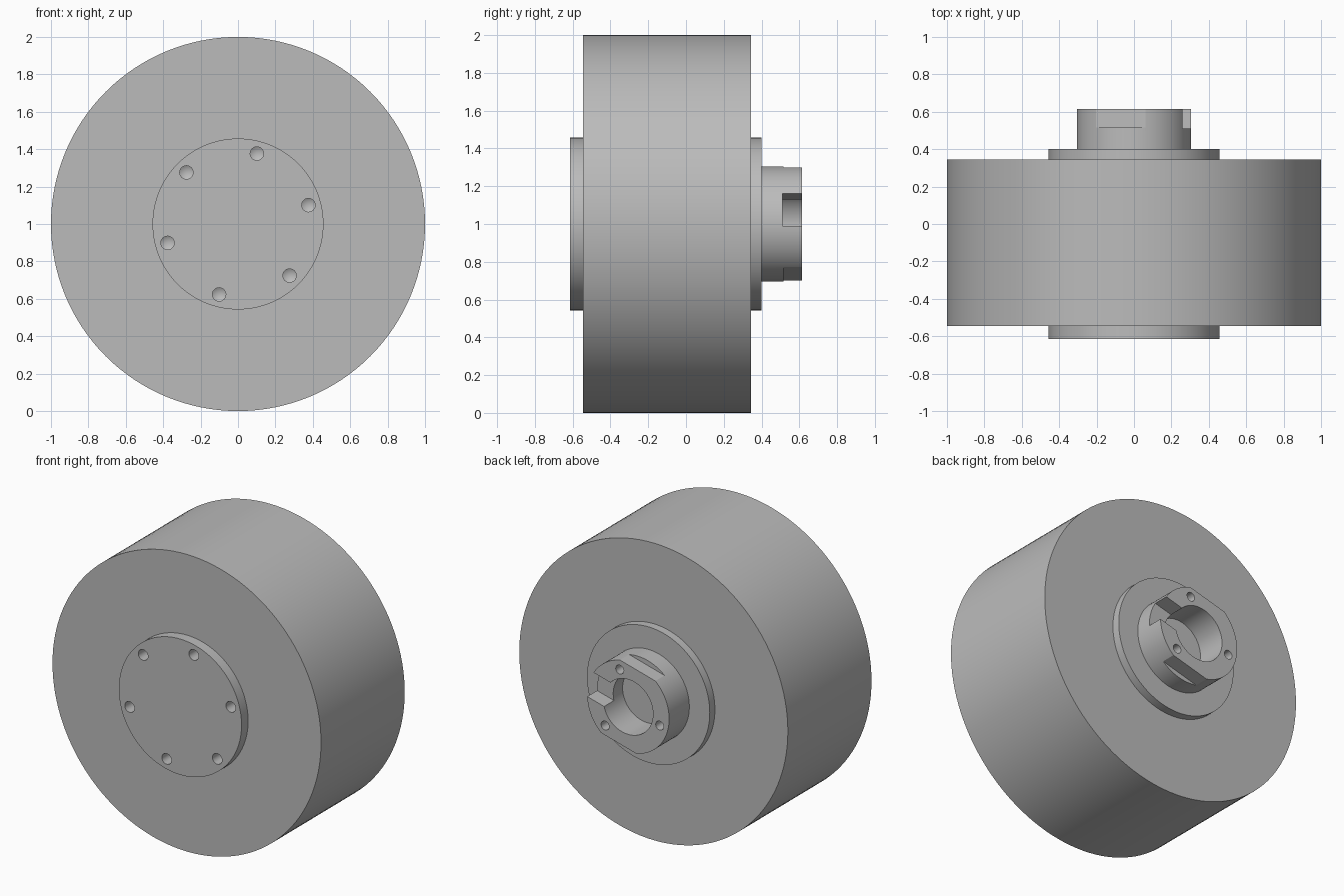
import bpy, bmesh
from math import radians, sin, cos, tau
from mathutils import Matrix, Vector

old = bpy.data.objects.get("Cube")
if old:
    bpy.data.objects.remove(old, do_unlink=True)

grey = bpy.data.materials.new("plain grey")
grey.use_nodes = True
grey.diffuse_color = (0.5, 0.5, 0.5, 1)
grey.node_tree.nodes["Principled BSDF"].inputs["Base Color"].default_value = (0.5, 0.5, 0.5, 1)

AXIS = Vector((0, 0, 1))      # the wheel axis runs along y at this height
TILT = 15                     # common rotation of holes, slot and flats


def polar(radius, angle, y):
    a = radians(angle)
    return AXIS + Vector((radius * cos(a), y, radius * sin(a)))


def finish(name, bm):
    bmesh.ops.recalc_face_normals(bm, faces=bm.faces)
    mesh = bpy.data.meshes.new(name)
    bm.to_mesh(mesh)
    bm.free()
    mesh.materials.append(grey)
    obj = bpy.data.objects.new(name, mesh)
    bpy.context.collection.objects.link(obj)
    return obj


def lathe(name, profile, segments, centre):
    """Revolve (radius, y) points about a y axis; the ends lie on the axis."""
    bm = bmesh.new()
    rings = []
    for r, y in profile:
        count = segments if r > 0 else 1
        rings.append([bm.verts.new(centre + Vector((r * cos(tau * i / count), y, r * sin(tau * i / count))))
                      for i in range(count)])
    for a, b in zip(rings, rings[1:]):
        for i in range(segments):
            j = i + 1
            quad = [a[i % len(a)], a[j % len(a)], b[j % len(b)], b[i % len(b)]]
            bm.faces.new(list(dict.fromkeys(quad)))
    return finish(name, bm)


def box(name, size, centre, angle):
    """Box whose first side points along the given angle around the axis."""
    bm = bmesh.new()
    bmesh.ops.create_cube(bm, size=1, matrix=Matrix.Translation(centre)
                          @ Matrix.Rotation(-radians(angle), 4, 'Y') @ Matrix.Diagonal((*size, 1)))
    return finish(name, bm)


def drill(name, radius, depth, centre, inward):
    """Round hole with a conical bottom."""
    profile = [(0, -0.05), (radius, -0.05), (radius, depth), (0, depth + radius * 0.6)]
    return lathe(name, [(r, y * inward) for r, y in profile], 24, centre)


# Wheel with front and rear flanges, hub and blind hub bore
body = lathe("wheel_body", [
    (0, -0.615), (0.457, -0.615), (0.457, -0.545), (1, -0.545), (1, 0.345), (0.457, 0.345),
    (0.457, 0.4), (0.305, 0.4), (0.305, 0.615), (0.185, 0.615), (0.185, 0.41), (0, 0.41)], 128, AXIS)

cutters = []
# Six front bolt holes
for k in range(6):
    cutters.append(drill("bolt_hole", 0.036, 0.1, polar(0.39, TILT + 60 * k, -0.615), 1))
# Three hub holes
for k in range(3):
    cutters.append(drill("hub_hole", 0.03, 0.1, polar(0.243, TILT + 60 + 120 * k, 0.615), -1))
# Key slot through the hub wall
cutters.append(box("key_slot", (0.3, 0.2, 0.18), polar(0.25, TILT, 0.61), TILT))
# Two wrench flats on the hub
for angle in (TILT + 90, TILT - 90):
    cutters.append(box("wrench_flat", (0.1, 0.2, 0.6), polar(0.323, angle, 0.617), angle))

bpy.context.view_layer.objects.active = body
for cutter in cutters:
    cutter.hide_render = True
    mod = body.modifiers.new(cutter.name, 'BOOLEAN')
    mod.operation = 'DIFFERENCE'
    mod.solver = 'EXACT'
    mod.object = cutter
    bpy.ops.object.modifier_apply(modifier=mod.name)
    bpy.data.objects.remove(cutter, do_unlink=True)

# Smooth round walls, sharp rims
bpy.ops.object.select_all(action='DESELECT')
body.select_set(True)
bpy.ops.object.shade_smooth_by_angle(angle=radians(20))
